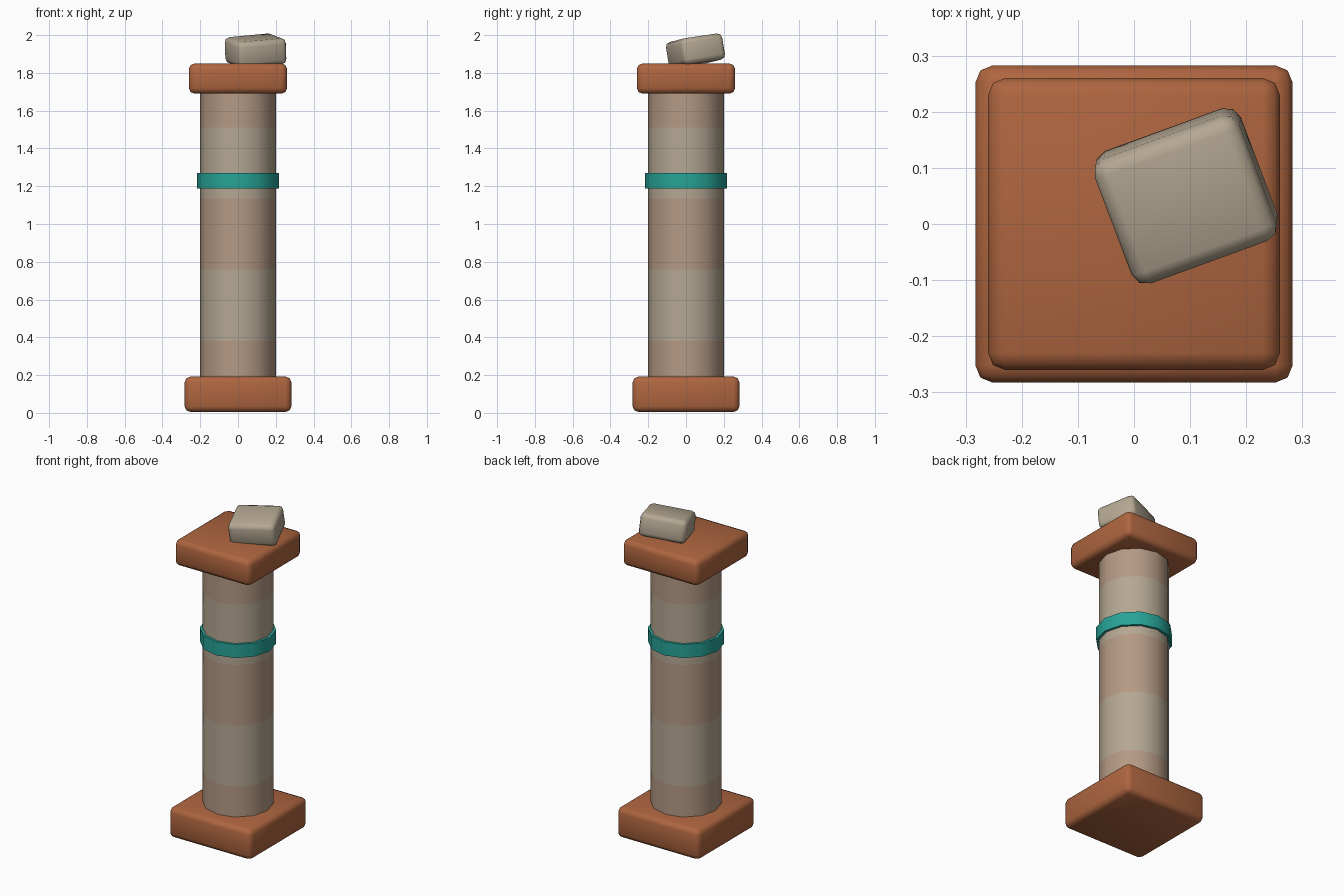
import bpy
from math import radians

if "Cube" in bpy.data.objects:
    bpy.data.objects.remove(bpy.data.objects["Cube"])


def material(name, rgb):
    m = bpy.data.materials.new(name)
    m.diffuse_color = (*rgb, 1)
    m.use_nodes = True
    m.node_tree.nodes["Principled BSDF"].inputs["Base Color"].default_value = m.diffuse_color
    return m


TERRACOTTA = material("terracotta", (0.42, 0.13, 0.05))
STONE = material("pale_stone", (0.46, 0.39, 0.29))
ROSE = material("rose_stone", (0.46, 0.32, 0.23))
TEAL = material("teal", (0.02, 0.37, 0.31))


def finish(obj, name, mat, angle):
    obj.name = name
    obj.data.materials.append(mat)
    bpy.ops.object.shade_smooth_by_angle(angle=radians(angle))
    return obj


def block(name, size, loc, mat, bevel, rot=(0, 0, 0)):
    bpy.ops.mesh.primitive_cube_add(size=1, location=loc, rotation=[radians(a) for a in rot])
    obj = bpy.context.object
    obj.scale = size
    bpy.ops.object.transform_apply(location=False, rotation=False, scale=True)
    mod = obj.modifiers.new("rounded_edges", 'BEVEL')
    mod.width, mod.segments = bevel, 2
    bpy.ops.object.modifier_apply(modifier=mod.name)
    return finish(obj, name, mat, 60)


def tube(name, radius, z0, z1, mat, fill='NOTHING', angle=40):
    bpy.ops.mesh.primitive_cylinder_add(vertices=12, radius=radius, depth=z1 - z0,
                                        end_fill_type=fill, location=(0, 0, (z0 + z1) / 2))
    return finish(bpy.context.object, name, mat, angle)


# Square base and cap
block("base", (0.565, 0.565, 0.187), (0, 0, 0.0985), TERRACOTTA, 0.03)
block("cap", (0.52, 0.52, 0.16), (0, 0, 1.77), TERRACOTTA, 0.03)

# Shaft in alternating stone bands
levels = [0.18, 0.38, 0.76, 1.135, 1.51, 1.70]
for i, (z0, z1) in enumerate(zip(levels, levels[1:])):
    tube(f"shaft_band_{i + 1}", 0.2, z0, z1, STONE if i % 2 else ROSE)

# Teal collar
tube("collar", 0.216, 1.187, 1.27, TEAL, 'NGON')

# Loose tilted stone on the cap
block("loose_stone", (0.275, 0.24, 0.14), (0.093, 0.05, 1.917), STONE, 0.027, (8, -5, 20))
